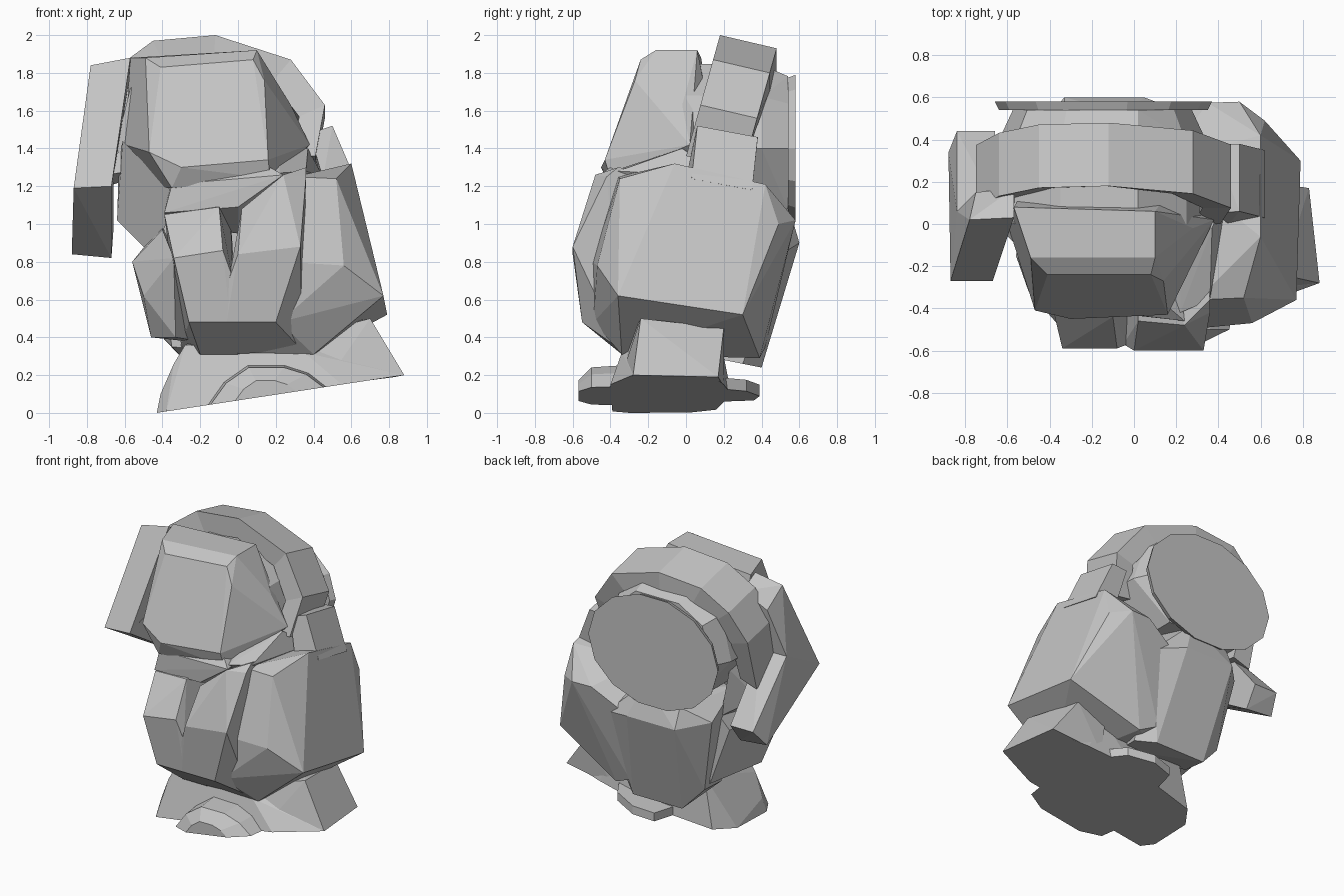
import bpy, bmesh, math
from mathutils import Vector

grey = bpy.data.materials.new("stone grey")
grey.diffuse_color = (0.56, 0.56, 0.56, 1)


def finish(name, bm):
    bmesh.ops.recalc_face_normals(bm, faces=bm.faces)
    me = bpy.data.meshes.new(name)
    bm.to_mesh(me)
    bm.free()
    me.materials.append(grey)
    ob = bpy.data.objects.new(name, me)
    bpy.context.collection.objects.link(ob)
    return ob


def hull(name, pts):
    """Faceted solid wrapped around a few corner points."""
    bm = bmesh.new()
    for p in pts:
        bm.verts.new(p)
    res = bmesh.ops.convex_hull(bm, input=bm.verts)
    junk = {g for g in res["geom_interior"] + res["geom_unused"] if isinstance(g, bmesh.types.BMVert)}
    bmesh.ops.delete(bm, geom=list(junk), context='VERTS')
    bmesh.ops.dissolve_limit(bm, angle_limit=math.radians(4), verts=bm.verts, edges=bm.edges)
    return finish(name, bm)


def ground(x):
    """The sole is cut at a slant."""
    return 0.066 + 0.153 * x


# face block with a bevelled flat front
hull("face_block", [
    (-0.41, -0.24, 1.83), (0.08, -0.24, 1.87), (0.14, -0.27, 1.76), (0.16, -0.43, 1.34),
    (-0.30, -0.45, 1.30), (-0.47, -0.41, 1.38), (-0.49, -0.16, 1.88), (0.10, -0.16, 1.92),
    (0.10, 0.06, 1.92), (-0.57, 0.08, 1.88), (0.28, -0.02, 1.63), (0.38, 0.02, 1.42),
    (0.22, -0.24, 1.35), (-0.35, -0.40, 1.19), (0.17, -0.40, 1.24), (-0.60, 0.0, 1.42),
    (0.2, 0.2, 1.2), (-0.5, 0.2, 1.2)])

# head core behind the face
hull("head_core", [(x, y, z) for y, s in ((0.0, 1), (0.40, 0.98), (0.54, 0.85)) for x, z in (
    (-0.15 - 0.5 * s, 1.4), (-0.15 - 0.42 * s, 1.4 + 0.32 * s), (-0.15 - 0.2 * s, 1.4 + 0.45 * s),
    (0.02, 1.4 + 0.45 * s), (-0.15 + 0.4 * s, 1.4 + 0.28 * s), (-0.15 + 0.5 * s, 1.4),
    (0.15, 1.08), (-0.4, 1.08))])

# tilted band arching over the head
arch = [(0.41, 1.36), (0.46, 1.63), (0.28, 1.87), (-0.12, 2.0), (-0.45, 1.97),
        (-0.64, 1.83), (-0.75, 1.62), (-0.75, 1.25)]
bm = bmesh.new()
rings = []
for x, z in arch:
    inner = Vector((-0.16, 1.35)).lerp(Vector((x, z)), 0.78)
    front = 0.18 - 0.28 * (2 - z)
    rings.append([bm.verts.new(c) for c in (
        (x, front, z), (x, front + 0.30, z - 0.07),
        (inner.x, front + 0.30, inner.y - 0.05), (inner.x, front, inner.y))])
for a, b in zip(rings, rings[1:]):
    for i in range(4):
        j = (i + 1) % 4
        bm.faces.new((a[i], a[j], b[j], b[i]))
bm.faces.new(rings[0])
bm.faces.new(rings[-1])
finish("head_band", bm)

# ear block at the right end of the band
hull("ear_block_right", [
    (0.38, 0.05, 1.48), (0.50, 0.06, 1.52), (0.62, 0.03, 1.24), (0.45, 0.0, 1.24),
    (0.38, 0.38, 1.45), (0.50, 0.38, 1.46), (0.62, 0.35, 1.18), (0.45, 0.35, 1.18)])

# hanging flap on the left, bent at the middle
hull("side_flap_upper", [
    (-0.78, 0.02, 1.84), (-0.57, 0.03, 1.88), (-0.67, -0.27, 1.20), (-0.87, -0.27, 1.19),
    (-0.84, 0.06, 1.36), (-0.64, 0.10, 1.36), (-0.75, 0.15, 1.70), (-0.57, 0.17, 1.8)])
hull("side_flap_lower", [
    (-0.67, -0.27, 1.20), (-0.87, -0.27, 1.19), (-0.84, 0.06, 1.36), (-0.66, 0.10, 1.38),
    (-0.88, 0.34, 0.84), (-0.67, 0.34, 0.82), (-0.84, 0.44, 0.96), (-0.66, 0.44, 0.96)])

# round plate on the back of the head
hull("back_plate", [(-0.145 + 0.515 * math.cos(t) * k, y, 1.40 + 0.40 * math.sin(t) * k)
                    for y, k in ((0.54, 0.96), (0.58, 1)) for t in [math.tau * i / 14 for i in range(14)]])

# strap from the flap down to the body
hull("strap_left", [
    (-0.61, -0.05, 1.44), (-0.63, 0.08, 1.35), (-0.64, 0.10, 1.02), (-0.46, -0.05, 0.84),
    (-0.38, -0.2, 1.0), (-0.36, -0.28, 1.18), (-0.52, 0.25, 1.25), (-0.45, 0.25, 0.9)])

# bib below the chin, and shoulder ridge beside the neck
hull("bib", [
    (-0.35, -0.39, 1.21), (-0.39, -0.39, 1.06), (0.0, -0.43, 1.09), (0.24, -0.46, 1.26),
    (0.17, -0.40, 1.30), (-0.36, -0.1, 1.2), (0.2, -0.1, 1.25), (0.0, -0.1, 0.95), (-0.38, -0.1, 1.0)])
hull("collar", [
    (0.22, -0.42, 1.27), (0.36, -0.36, 1.28), (0.37, -0.02, 1.40), (0.22, -0.02, 1.40),
    (0.45, 0.2, 1.25), (-0.4, 0.3, 1.2), (0.3, 0.4, 1.1), (0.2, -0.2, 1.0)])

# raised panel on the right of the chest
hull("chest_panel_right", [
    (0.02, -0.46, 1.08), (0.24, -0.48, 1.26), (0.36, -0.36, 1.30), (0.36, -0.42, 1.25),
    (0.33, -0.60, 0.88), (0.0, -0.60, 0.84), (-0.05, -0.57, 0.70), (0.20, -0.55, 0.48),
    (-0.06, -0.55, 0.48), (0.30, -0.2, 0.40), (-0.05, -0.34, 0.31), (0.34, -0.34, 0.33),
    (0.34, 0.0, 1.25), (0.02, 0.0, 1.08)])
# right block of the body
hull("body_right", [
    (0.30, -0.36, 1.25), (0.52, -0.35, 1.24), (0.60, -0.06, 1.32),
    (0.60, 0.0, 1.30), (0.60, 0.42, 1.21), (0.50, 0.58, 1.02), (0.35, 0.575, 1.02), (0.62, 0.49, 1.0),
    (0.79, 0.30, 0.52), (0.77, -0.36, 0.62), (0.56, -0.47, 0.78), (0.25, -0.50, 0.80),
    (0.22, -0.49, 0.48), (0.40, -0.34, 0.31), (0.05, -0.34, 0.32), (0.28, 0.39, 0.29),
    (0.15, 0.54, 0.9), (0.15, 0.42, 0.35), (0.0, 0.2, 0.35), (0.15, 0.3, 1.15)])

# left panel of the chest
hull("chest_panel_left", [
    (-0.39, -0.38, 1.05), (-0.10, -0.44, 1.09), (-0.34, -0.59, 0.82), (-0.08, -0.59, 0.86),
    (-0.26, -0.55, 0.48), (-0.04, -0.55, 0.48), (-0.03, -0.57, 0.72), (-0.20, -0.34, 0.31),
    (0.0, -0.34, 0.31), (0.0, 0.1, 0.3), (-0.04, 0.1, 1.1), (-0.35, 0.1, 1.1), (-0.3, 0.1, 0.35)])
hull("body_side_left", [
    (-0.56, -0.15, 0.80), (-0.40, -0.30, 0.97), (-0.34, -0.50, 0.82), (-0.46, -0.20, 0.40),
    (-0.33, -0.40, 0.40), (-0.50, -0.32, 0.62), (-0.50, 0.22, 0.80), (-0.40, 0.30, 0.42),
    (-0.40, 0.3, 1.0), (-0.1, 0.2, 0.36)])
# back of the body
hull("body_back", [
    (-0.33, 0.54, 1.04), (-0.05, 0.53, 1.14), (-0.33, 0.60, 0.90), (0.05, 0.60, 0.90),
    (-0.50, 0.42, 0.93), (0.26, 0.52, 0.85), (-0.40, 0.36, 0.40), (-0.25, 0.40, 0.24),
    (0.14, 0.40, 0.24), (0.25, 0.30, 0.26), (-0.35, 0.1, 0.35), (0.2, 0.1, 0.3),
    (-0.45, 0.1, 1.05), (0.2, 0.1, 1.1)])

# flared base, slanted sole
sole = [(-0.43, -0.30), (-0.42, 0.02), (-0.32, 0.16), (-0.12, 0.17), (0.2, 0.24),
        (0.55, 0.2), (0.83, 0.14), (0.88, -0.28), (0.55, -0.40), (-0.38, -0.39)]
hull("base", [(x, y, ground(x)) for x, y in sole] + [
    (-0.41, -0.28, 0.10), (-0.34, -0.30, 0.26), (-0.28, -0.30, 0.36), (0.35, -0.34, 0.32),
    (0.40, 0.18, 0.40), (-0.25, 0.15, 0.38), (0.5, -0.2, 0.40)])
hull("base_right", [
    (0.88, -0.28, 0.2), (0.83, 0.17, 0.19), (0.45, 0.2, 0.14), (0.45, -0.36, 0.14),
    (0.70, -0.24, 0.50), (0.64, 0.20, 0.45), (0.40, 0.2, 0.45), (0.40, -0.28, 0.42)])

# rounded toe in front and heel behind
toe = [(-0.17, 0), (-0.08, 0.11), (0.05, 0.18), (0.25, 0.15), (0.38, 0.09), (0.48, 0)]
hull("front_toe", [(0.14 + (x - 0.14) * k, y, ground(0.14 + (x - 0.14) * k) + h * k)
                   for y, k in ((-0.57, 0.50), (-0.50, 0.92), (-0.30, 1.0)) for x, h in toe])
hull("back_heel", [(x, y, ground(x) + h) for x, y in (
    (-0.05, 0.15), (0.0, 0.36), (0.15, 0.39), (0.32, 0.32), (0.42, 0.15)) for h in (0, 0.06)])
